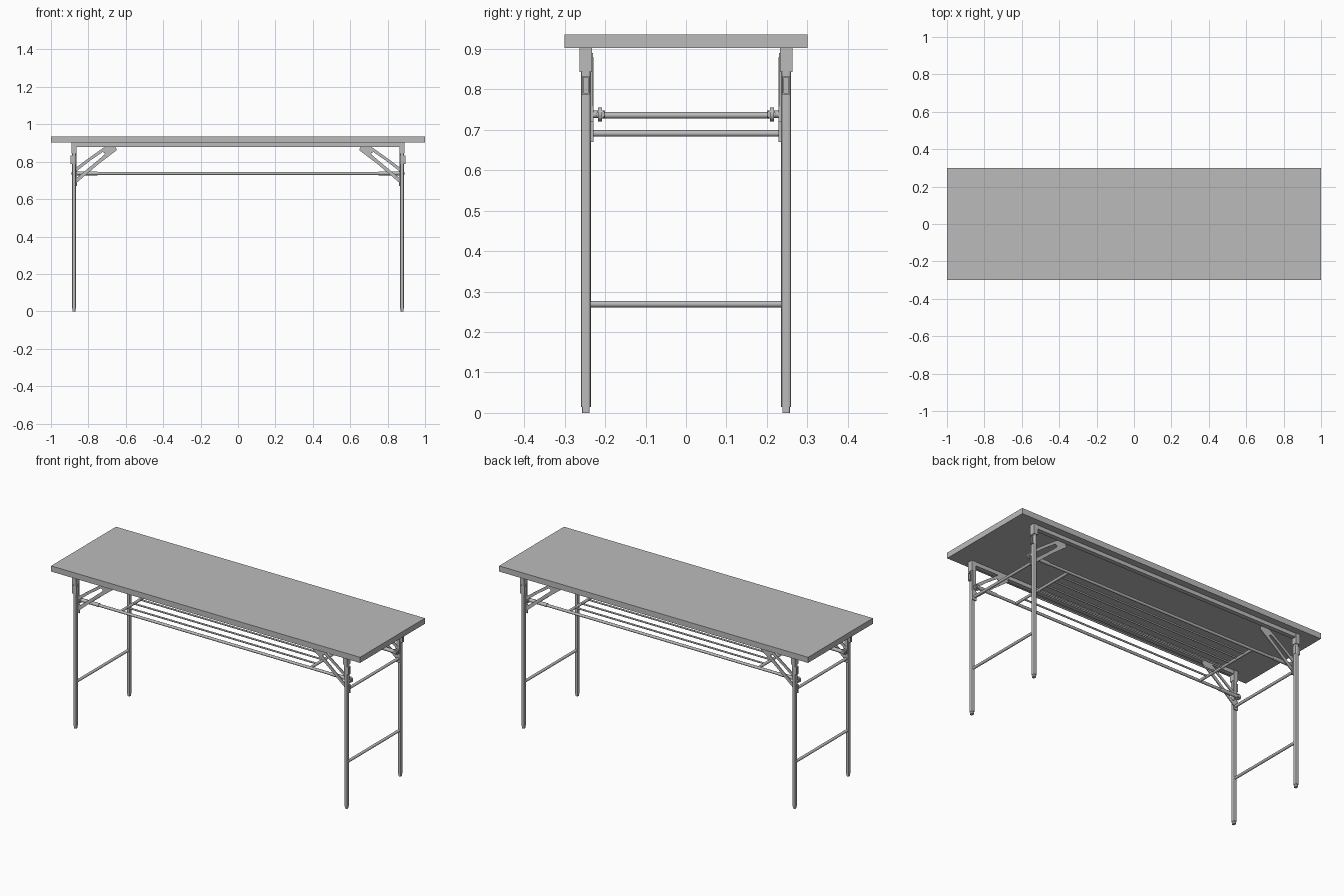
import bpy, bmesh
from mathutils import Vector

cube = bpy.data.objects.get("Cube")
if cube:
    bpy.data.objects.remove(cube, do_unlink=True)

mat = bpy.data.materials.new("plain grey")
mat.use_nodes = True
grey = (0.5, 0.5, 0.5, 1)
mat.diffuse_color = grey
mat.node_tree.nodes["Principled BSDF"].inputs["Base Color"].default_value = grey


def finish(name, bm):
    bmesh.ops.recalc_face_normals(bm, faces=bm.faces)
    mesh = bpy.data.meshes.new(name)
    bm.to_mesh(mesh)
    bm.free()
    obj = bpy.data.objects.new(name, mesh)
    bpy.context.collection.objects.link(obj)
    mesh.materials.append(mat)
    return obj


def box(name, low, high, bevel=0.0):
    low, high = Vector(low), Vector(high)
    bm = bmesh.new()
    bmesh.ops.create_cube(bm, size=1)
    for v in bm.verts:
        v.co = (low + high) / 2 + v.co * (high - low)
    if bevel:
        upright = [e for e in bm.edges
                   if abs(e.verts[0].co.z - e.verts[1].co.z) > 1e-4]
        bmesh.ops.bevel(bm, geom=upright, offset=bevel, segments=2,
                        affect='EDGES', profile=0.5)
    return finish(name, bm)


def rod(name, start, end, radius, sides=12):
    start, end = Vector(start), Vector(end)
    axis = end - start
    bm = bmesh.new()
    bmesh.ops.create_cone(bm, cap_ends=True, segments=sides, radius1=radius,
                          radius2=radius, depth=axis.length)
    turn = axis.to_track_quat('Z', 'Y').to_matrix()
    for v in bm.verts:
        v.co = (start + end) / 2 + turn @ v.co
    for f in bm.faces:
        f.smooth = len(f.verts) == 4
    obj = finish(name, bm)
    for e in obj.data.edges:
        a, b = (obj.data.vertices[i].co for i in e.vertices)
        e.use_edge_sharp = abs((a - b).dot(axis.normalized())) < 1e-5
    return obj


def slotted_plate(name, outer, slot, y0, y1, sx):
    """Flat plate in the xz plane with a long slot through it."""
    bm = bmesh.new()
    rings = [[bm.verts.new((sx * x, y, z)) for x, z in loop]
             for y in (y0, y1) for loop in (outer, slot)]
    n = len(outer)
    for a, b in ((0, 1), (2, 3), (0, 2), (1, 3)):
        for i in range(n):
            j = (i + 1) % n
            bm.faces.new((rings[a][i], rings[a][j], rings[b][j], rings[b][i]))
    return finish(name, bm)


def mirrored_box(name, sx, sy, x, y, z, bevel=0.0):
    xs, ys = sorted((sx * x[0], sx * x[1])), sorted((sy * y[0], sy * y[1]))
    return box(name, (xs[0], ys[0], z[0]), (xs[1], ys[1], z[1]), bevel)


BRACE = [(.655, .88), (.712, .88), (.79, .825), (.882, .757),
         (.884, .70), (.866, .685), (.745, .788), (.648, .862)]
SLOT = [(.712, .846), (.724, .852), (.79, .806), (.866, .747),
        (.868, .725), (.858, .717), (.775, .786), (.714, .838)]

# Table top
box("table_top", (-1, -.3, .902), (1, .3, .935))

for sy, side in ((-1, "front"), (1, "back")):
    # Rail under the top and long shelf rail
    mirrored_box(f"{side}_top_rail", 1, sy, (-.885, .885), (.234, .26), (.88, .902))
    y = sy * .211
    rod(f"{side}_shelf_rail", (-.88, y, .737), (.88, y, .737), .008)

    for sx, end in ((-1, "right"), (1, "left")):
        tag = f"{side}_{end}"
        # Leg, foot and top bracket
        mirrored_box(f"{tag}_leg", sx, sy, (.867, .887), (.235, .26), (.014, .845), .006)
        mirrored_box(f"{tag}_foot", sx, sy, (.869, .885), (.238, .257), (0, .016), .004)
        mirrored_box(f"{tag}_bracket", sx, sy, (.864, .89), (.232, .263), (.843, .902))
        # Folding latch with raised frame
        mirrored_box(f"{tag}_latch", sx, sy, (.865, .891), (.239, .257), (.787, .833))
        for z in (.787, .829):
            mirrored_box(f"{tag}_latch_rim", sx, sy, (.885, .896), (.239, .257), (z, z + .004))
        for yy in (.239, .254):
            mirrored_box(f"{tag}_latch_side", sx, sy, (.885, .896), (yy, yy + .003), (.787, .833))
        # Hinge plates and slotted brace
        mirrored_box(f"{tag}_hinge_plate", sx, sy, (.864, .884), (.23, .236), (.72, .89))
        mirrored_box(f"{tag}_lower_plate", sx, sy, (.862, .888), (.229, .236), (.67, .722))
        slotted_plate(f"{tag}_brace", BRACE, SLOT, sy * .229, sy * .234, sx)
        # Shelf rail sleeve, collar and pivot pin
        rod(f"{tag}_sleeve", (sx * .75, y, .738), (sx * .886, y, .738), .0105)
        rod(f"{tag}_collar", (sx * .874, sy * .208, .738), (sx * .874, sy * .218, .738), .017, 16)
        rod(f"{tag}_pivot_pin", (sx * .874, sy * .2, .738), (sx * .874, sy * .237, .738), .009)

for sx, end in ((-1, "right"), (1, "left")):
    # Stretchers between legs and shelf crossbar
    rod(f"{end}_upper_stretcher", (sx * .874, -.232, .691), (sx * .874, .232, .691), .008)
    rod(f"{end}_lower_stretcher", (sx * .877, -.238, .269), (sx * .877, .238, .269), .008)
    rod(f"{end}_shelf_crossbar", (sx * .615, -.211, .736), (sx * .615, .211, .736), .008)

# Shelf rods
for i in range(6):
    y = -.15 + i * .06
    rod(f"shelf_rod_{i + 1}", (-.615, y, .738), (.615, y, .738), .005, 8)
